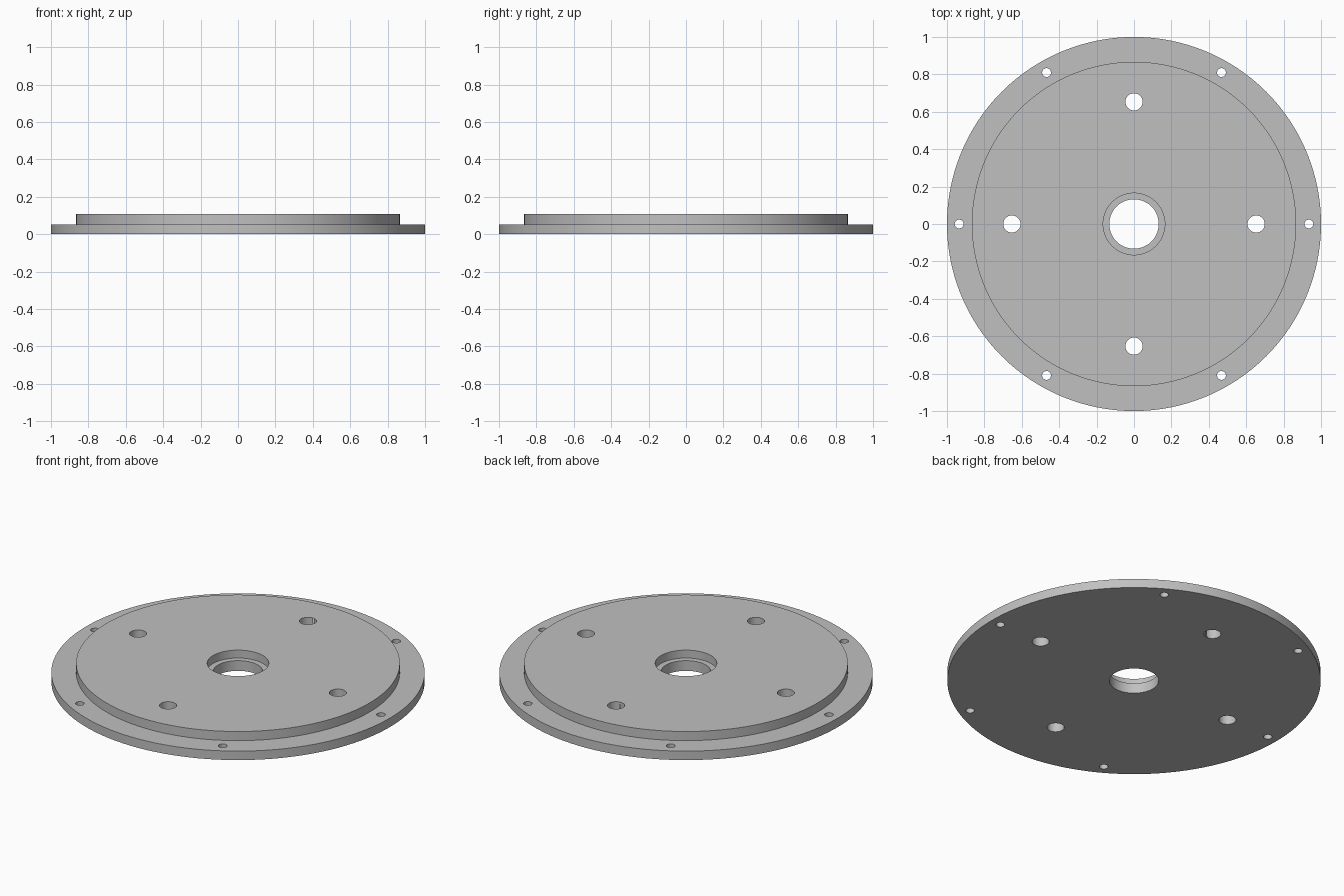
import bpy, bmesh, math

if "Cube" in bpy.data.objects:
    bpy.data.objects.remove(bpy.data.objects["Cube"])

SEG = 128
grey = bpy.data.materials.new("plain_grey")
grey.diffuse_color = (0.53, 0.53, 0.53, 1)
grey.use_nodes = True
grey.node_tree.nodes["Principled BSDF"].inputs["Base Color"].default_value = grey.diffuse_color


def activate(ob):
    bpy.ops.object.select_all(action='DESELECT')
    ob.select_set(True)
    bpy.context.view_layer.objects.active = ob


# Stepped disc with counterbored centre: closed (radius, z) section spun about z
profile = [(0.132, 0), (1.0, 0), (1.0, 0.053), (0.867, 0.053),
           (0.867, 0.107), (0.165, 0.107), (0.165, 0.06), (0.132, 0.06)]
bm = bmesh.new()
rings = []
for i in range(SEG):
    a = 2 * math.pi * i / SEG
    rings.append([bm.verts.new((r * math.cos(a), r * math.sin(a), z)) for r, z in profile])
for i in range(SEG):
    p, q = rings[i], rings[(i + 1) % SEG]
    for j in range(len(profile)):
        k = (j + 1) % len(profile)
        bm.faces.new((p[j], q[j], q[k], p[k]))
bmesh.ops.recalc_face_normals(bm, faces=bm.faces)
mesh = bpy.data.meshes.new("flange_plate")
bm.to_mesh(mesh)
bm.free()
mesh.materials.append(grey)
plate = bpy.data.objects.new("flange_plate", mesh)
bpy.context.collection.objects.link(plate)


def drill_circle(count, ring_radius, hole_radius):
    """Drill evenly spaced through holes on a bolt circle."""
    for i in range(count):
        a = 2 * math.pi * i / count
        bpy.ops.mesh.primitive_cylinder_add(
            vertices=32, radius=hole_radius, depth=0.5,
            location=(ring_radius * math.cos(a), ring_radius * math.sin(a), 0.05))
        cutter = bpy.context.object
        cutter.name = "hole_cutter"
        cutter.hide_render = True
        cutter.data.materials.append(grey)
        activate(plate)
        mod = plate.modifiers.new("hole", 'BOOLEAN')
        mod.operation = 'DIFFERENCE'
        mod.solver = 'EXACT'
        mod.object = cutter
        bpy.ops.object.modifier_apply(modifier=mod.name)
        bpy.data.objects.remove(cutter, do_unlink=True)


drill_circle(4, 0.653, 0.046)   # inner mounting holes
drill_circle(6, 0.935, 0.0235)  # rim screw holes

activate(plate)
bpy.ops.object.shade_smooth_by_angle(angle=math.radians(30))
